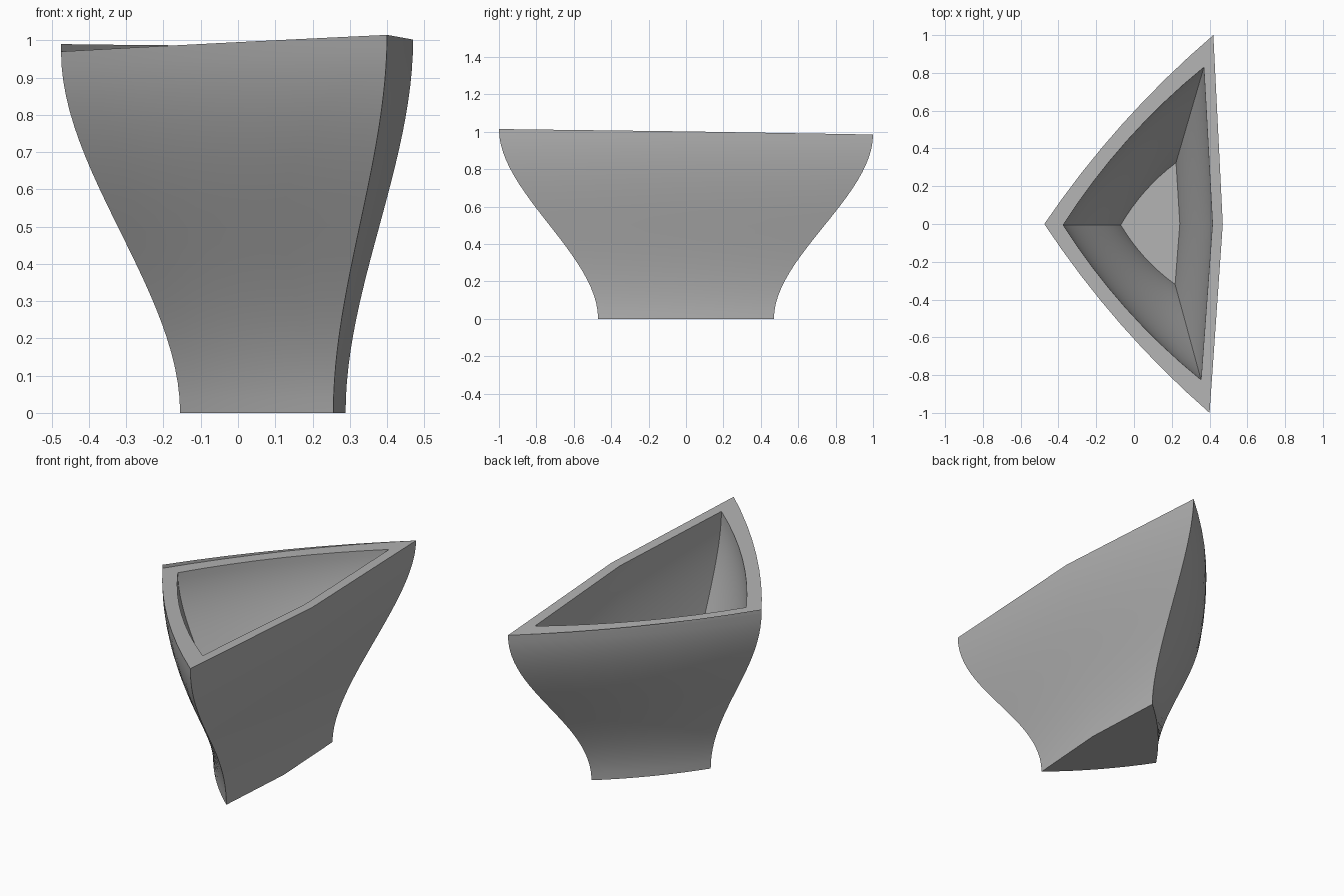
import bpy
import bmesh
from mathutils import Vector

if "Cube" in bpy.data.objects:
    bpy.data.objects.remove(bpy.data.objects["Cube"])

grey = bpy.data.materials.new("warm_free_grey")
grey.use_nodes = True
grey.diffuse_color = (0.45, 0.45, 0.45, 1)
grey.node_tree.nodes["Principled BSDF"].inputs["Base Color"].default_value = (0.45, 0.45, 0.45, 1)

SEGMENTS = 8      # along each bowed side
LAYERS = 24       # up the wall
FLOOR = 0.13      # relative height of the inside floor


def bowed_side(a, b, bulge, n):
    """Points from a towards b, bowed outwards (to the right of the direction)."""
    a, b = Vector(a), Vector(b)
    d = (b - a).normalized()
    out = Vector((d.y, -d.x))
    return [a.lerp(b, i / n) + out * bulge * 4 * (i / n) * (1 - i / n) for i in range(n)]


def outline(apex, front, back, bulge, bow):
    """Counter-clockwise rounded triangle: front side, right side, back side."""
    return (bowed_side(apex, front, bulge, SEGMENTS)
            + bowed_side(front, back, bow, 2)
            + bowed_side(back, apex, bulge, SEGMENTS))


def rim_height(p):
    return 0.986 + 0.034 * p.x - 0.015 * p.y


def ring_scale(t):
    """Flare: straight at the foot and at the rim, S-shaped between."""
    return 0.47 + 0.53 * t * t * (3 - 2 * t)


outer = outline((-0.475, 0), (0.40, -1), (0.42, 1), 0.045, 0.06)
inner = outline((-0.375, -0.005), (0.355, -0.825), (0.37, 0.83), 0.045, 0.053)


def outer_point(i, t):
    s = ring_scale(t)
    p = outer[i] * s + Vector((0.128 * (1 - s), 0))
    return Vector((p.x, p.y, t * rim_height(outer[i])))


def inner_point(i, t):
    # constant wall thickness, with the bow shrinking along with the flare
    s = ring_scale(t)
    shift = (inner[i] - outer[i])
    p = outer_point(i, t)
    return Vector((p.x + shift.x, p.y + shift.y, t * rim_height(inner[i])))


def finish(name, bm):
    mesh = bpy.data.meshes.new(name)
    bm.to_mesh(mesh)
    bm.free()
    mesh.materials.append(grey)
    ob = bpy.data.objects.new(name, mesh)
    bpy.context.collection.objects.link(ob)
    bpy.ops.object.select_all(action='DESELECT')
    ob.select_set(True)
    bpy.context.view_layer.objects.active = ob
    bpy.ops.object.shade_smooth_by_angle(angle=0.6)
    return ob


# Vase body: foot, outer wall, rim, inner wall, floor
bm = bmesh.new()
count = len(outer)
rings = []
for k in range(LAYERS + 1):
    rings.append([bm.verts.new(outer_point(i, k / LAYERS)) for i in range(count)])
for k in range(LAYERS + 1):
    t = 1 - (1 - FLOOR) * k / LAYERS
    rings.append([bm.verts.new(inner_point(i, t)) for i in range(count)])
for low, high in zip(rings, rings[1:]):
    for i in range(count):
        j = (i + 1) % count
        bm.faces.new((low[i], low[j], high[j], high[i]))
bm.faces.new(rings[0][::-1])
bm.faces.new(rings[-1])
finish("vase_body", bm)

# Thin lip on the back rim, tapering from the pointed end to the back corner
bm = bmesh.new()
start = SEGMENTS + 2
path = [outer[(start + k) % count] for k in range(SEGMENTS + 1)]
bottom = [bm.verts.new((p.x, p.y, rim_height(p) - 0.001)) for p in path]
top = [bm.verts.new((p.x, p.y, rim_height(p) + 0.02 * k / SEGMENTS))
       for k, p in enumerate(path)]
for k in range(SEGMENTS):
    bm.faces.new((bottom[k], bottom[k + 1], top[k + 1], top[k]))
finish("back_lip", bm)
